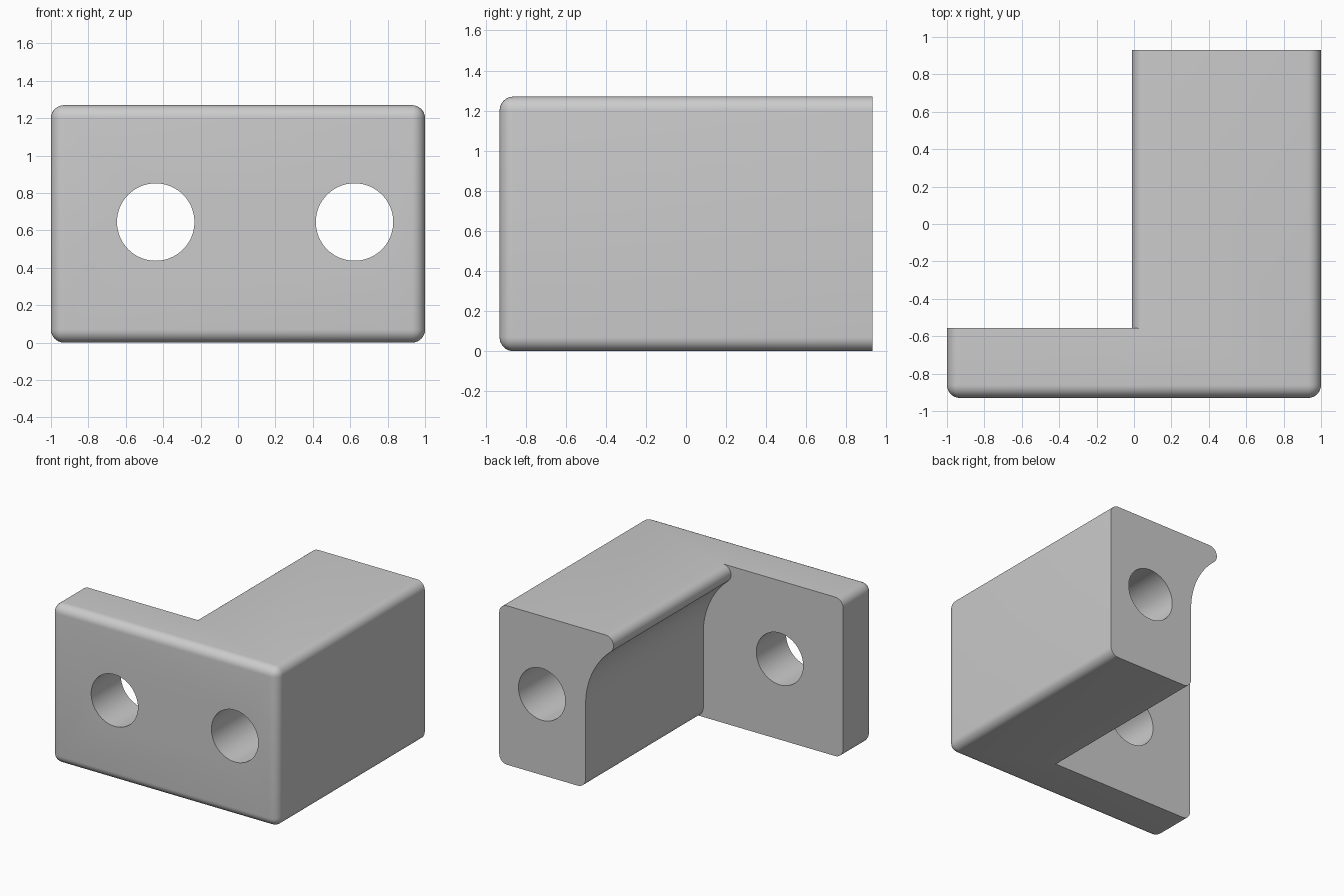
import bpy, bmesh
from math import sin, cos, pi, atan2, radians

if "Cube" in bpy.data.objects:
    bpy.data.objects.remove(bpy.data.objects["Cube"])

R = 0.07                      # rounding of all soft edges
Y0, Y1, TOP = -0.93, 0.93, 1.27
WALL, LIP, PLATE_BACK = 0.236, -0.01, -0.555

grey = bpy.data.materials.new("light grey")
grey.diffuse_color = (0.6, 0.6, 0.6, 1)
grey.use_nodes = True
grey.node_tree.nodes["Principled BSDF"].inputs["Base Color"].default_value = grey.diffuse_color


def make_object(name, bm):
    bmesh.ops.recalc_face_normals(bm, faces=bm.faces)
    mesh = bpy.data.meshes.new(name)
    bm.to_mesh(mesh)
    bm.free()
    mesh.materials.append(grey)
    ob = bpy.data.objects.new(name, mesh)
    bpy.context.collection.objects.link(ob)
    return ob


def arc(cx, cz, r, a0, a1, n):
    return [(cx + r * cos(a0 + (a1 - a0) * i / n),
             cz + r * sin(a0 + (a1 - a0) * i / n)) for i in range(n + 1)]


def prism(name, outline, ya, yb):
    """Extrude an x-z outline along y."""
    bm = bmesh.new()
    face = bm.faces.new([bm.verts.new((x, ya, z)) for x, z in outline])
    out = bmesh.ops.extrude_face_region(bm, geom=[face])
    verts = [g for g in out["geom"] if isinstance(g, bmesh.types.BMVert)]
    bmesh.ops.translate(bm, verts=verts, vec=(0, yb - ya, 0))
    return make_object(name, bm)


# Full block, rounded everywhere except around the flat back face
bm = bmesh.new()
bmesh.ops.create_cube(bm, size=1)
for v in bm.verts:
    v.co = (v.co.x * 2, v.co.y * (Y1 - Y0), (v.co.z + 0.5) * TOP)
soft = [e for e in bm.edges if not all(v.co.y > 0 for v in e.verts)]
bmesh.ops.bevel(bm, geom=soft, offset=R, offset_type='OFFSET', segments=8,
                profile=0.5, affect='EDGES')
body = make_object("corner_bracket", bm)

# Notch behind the plate: rounded lip, tangent hollow, wall, rounded foot
nx, nz = LIP + R, TOP - R     # centre of the lip rounding
hz = 0.67                     # height where the hollow meets the wall
dx, dz = nx - WALL, nz - hz
hr = (dx * dx + dz * dz - R * R) / (2 * (R - dx))
hx = WALL - hr
t = atan2(nz - hz, nx - hx)
notch = [(-1.3, 1.5), (nx, 1.5)]
notch += arc(nx, nz, R, pi / 2, pi + t, 14)
notch += arc(hx, hz, hr, t, 0, 16)[1:]
notch += arc(WALL + R, R, R, pi, 1.5 * pi, 8)
notch += [(WALL + R, -0.3), (-1.3, -0.3)]
cutters = [prism("notch_cutter", notch, PLATE_BACK, 1.3)]

# Two through holes
for i, x in enumerate((-0.44, 0.623)):
    ring = arc(x, 0.645, 0.207, 0, 2 * pi, 64)[:-1]
    cutters.append(prism(f"hole_cutter_{i + 1}", ring, -1.3, 1.4))

bpy.context.view_layer.objects.active = body
body.select_set(True)
for c in cutters:
    c.hide_render = True
    mod = body.modifiers.new(c.name, 'BOOLEAN')
    mod.operation, mod.solver, mod.object = 'DIFFERENCE', 'EXACT', c
    bpy.ops.object.modifier_apply(modifier=mod.name)
    bpy.data.objects.remove(c)

bpy.ops.object.shade_smooth_by_angle(angle=radians(30))
